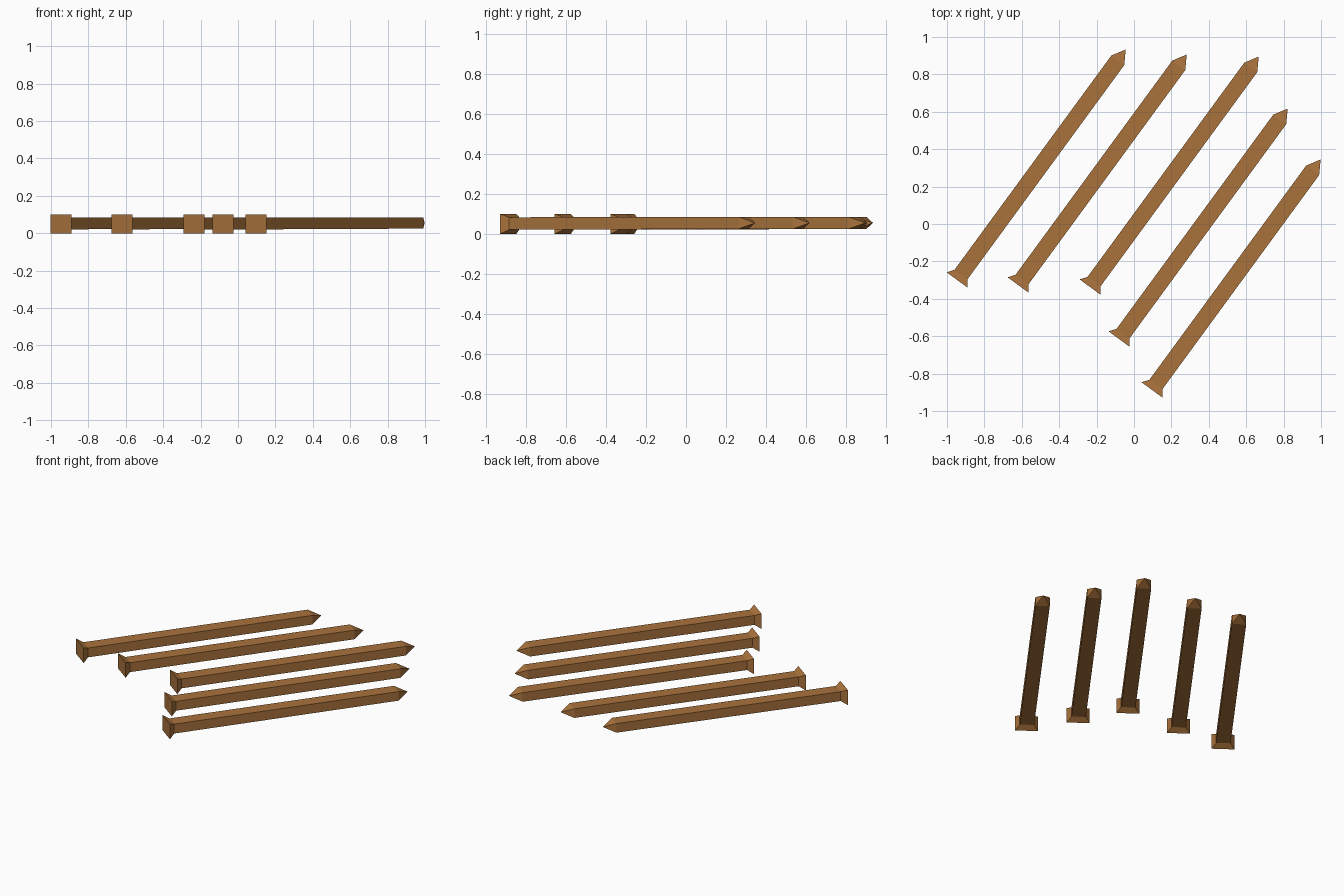
import bpy, bmesh
from math import radians

if "Cube" in bpy.data.objects:
    bpy.data.objects.remove(bpy.data.objects["Cube"])

mat = bpy.data.materials.new("rusty_brown")
mat.diffuse_color = (0.40, 0.17, 0.045, 1)
mat.use_nodes = True
mat.node_tree.nodes["Principled BSDF"].inputs["Base Color"].default_value = mat.diffuse_color

# One spike lofted along +X: (distance, half width, half height, centre z)
SECTIONS = [
    (0.0, 0.069, 0.050, 0.050),    # flat head face
    (0.036, 0.043, 0.031, 0.052),  # flare meets the shaft
    (1.455, 0.043, 0.030, 0.055),  # shoulder of the tip
]
TIP = (1.527, 0, 0.055)


def spike_mesh():
    bm = bmesh.new()
    rings = []
    for d, w, h, z in SECTIONS:
        rings.append([bm.verts.new((d, sy * w, z + sz * h))
                      for sy, sz in ((-1, -1), (1, -1), (1, 1), (-1, 1))])
    bm.faces.new(rings[0])
    for a, b in zip(rings, rings[1:]):
        for i in range(4):
            j = (i + 1) % 4
            bm.faces.new((a[i], a[j], b[j], b[i]))
    # pyramid point
    tip = bm.verts.new(TIP)
    for i in range(4):
        bm.faces.new((rings[-1][i], rings[-1][(i + 1) % 4], tip))
    bmesh.ops.recalc_face_normals(bm, faces=bm.faces)
    mesh = bpy.data.meshes.new("spike")
    bm.to_mesh(mesh)
    bm.free()
    mesh.materials.append(mat)
    return mesh


# Five parallel spikes lying on the ground, placed by head centre
mesh = spike_mesh()
HEADS = [(-0.946, -0.299), (-0.62, -0.326), (-0.235, -0.337),
         (-0.08, -0.615), (0.096, -0.887)]
for n, (x, y) in enumerate(HEADS, 1):
    ob = bpy.data.objects.new(f"nail_{n}", mesh)
    ob.location = (x, y, 0)
    ob.rotation_euler = (0, 0, radians(53.8))
    bpy.context.collection.objects.link(ob)
